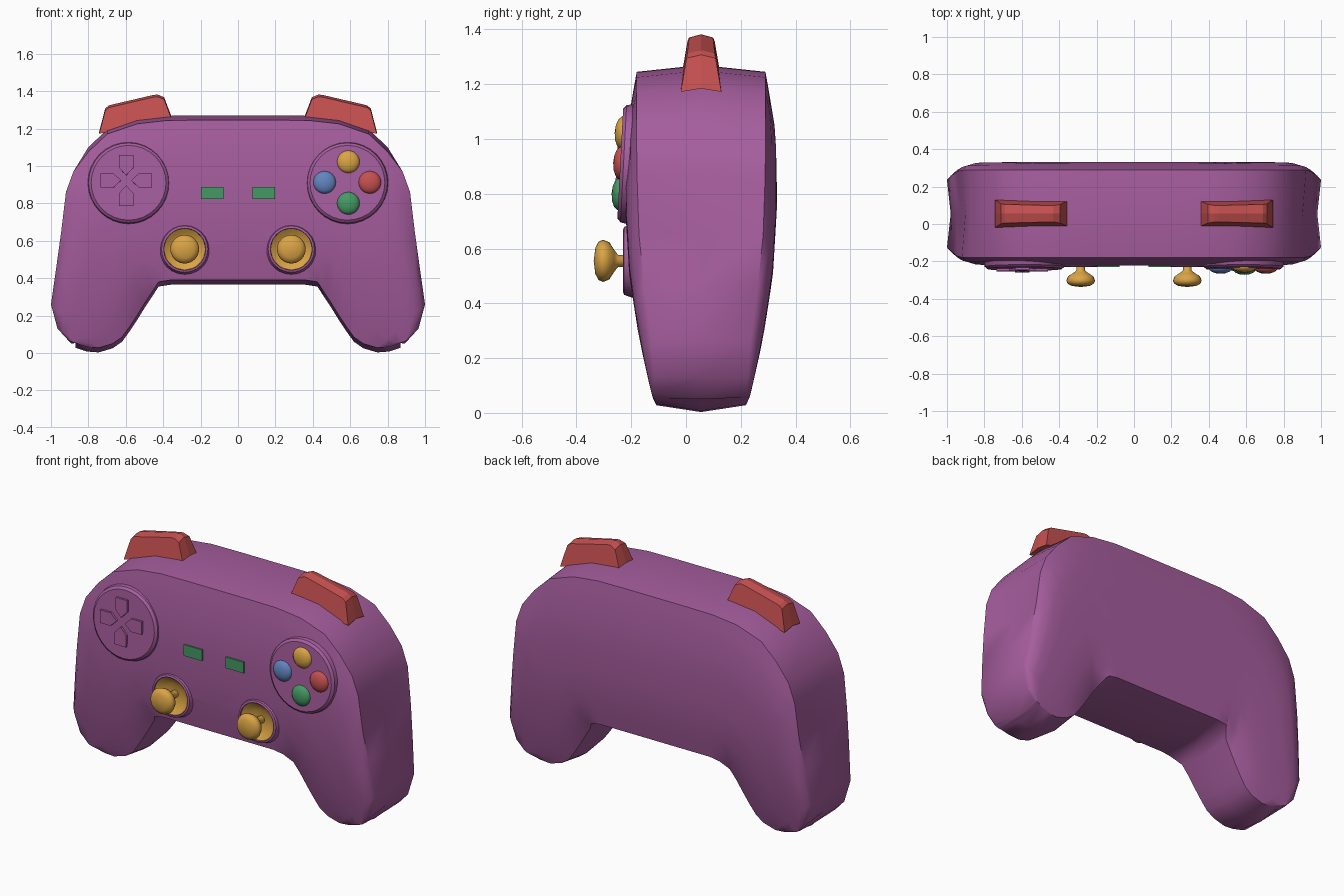
import bpy, bmesh
from math import cos, sin, pi, radians

if "Cube" in bpy.data.objects:
    bpy.data.objects.remove(bpy.data.objects["Cube"])


def material(name, r, g, b):
    m = bpy.data.materials.new(name)
    m.diffuse_color = (r, g, b, 1)
    m.use_nodes = True
    m.node_tree.nodes["Principled BSDF"].inputs["Base Color"].default_value = m.diffuse_color
    return m


PURPLE = material("purple", .38, .11, .34)
RED = material("red", .56, .08, .08)
GOLD = material("gold", .70, .37, .06)
GREEN = material("green", .06, .32, .13)
BLUE = material("blue", .12, .23, .52)


def finish(bm, name, mat, smooth=None, loc=(0, 0, 0), tilt=0):
    me = bpy.data.meshes.new(name)
    bm.to_mesh(me)
    bm.free()
    ob = bpy.data.objects.new(name, me)
    bpy.context.collection.objects.link(ob)
    ob.location = loc
    ob.rotation_euler.x = radians(tilt)
    if mat:
        me.materials.append(mat)
    if smooth:
        bpy.ops.object.select_all(action='DESELECT')
        ob.select_set(True)
        bpy.context.view_layer.objects.active = ob
        bpy.ops.object.shade_smooth_by_angle(angle=radians(smooth))
    return ob


def loft(rings, caps=False):
    """Skin a list of closed rings."""
    bm = bmesh.new()
    vs = [[bm.verts.new(p) for p in ring] for ring in rings]
    n = len(rings[0])
    for a, b in zip(vs, vs[1:]):
        for j in range(n):
            k = (j + 1) % n
            bm.faces.new((a[j], a[k], b[k], b[j]))
    if caps:
        bm.faces.new(vs[0])
        bm.faces.new(vs[-1])
        bmesh.ops.recalc_face_normals(bm, faces=bm.faces)
    return bm


def lathe(name, profile, mat, loc, segs=24, smooth=40, tilt=0, caps=False):
    """Spin (radius, y) points about the front-back axis."""
    bm = loft([[(r * cos(2 * pi * j / segs), y, r * sin(2 * pi * j / segs))
                for j in range(segs)] for r, y in profile], caps)
    bmesh.ops.remove_doubles(bm, verts=bm.verts, dist=1e-5)
    return finish(bm, name, mat, smooth, loc, tilt)


def interp(table, z):
    if z <= table[0][0]:
        return table[0][1]
    for (a, u), (b, v) in zip(table, table[1:]):
        if z <= b:
            return u + (v - u) * (z - a) / (b - a)
    return table[-1][1]


# Body: cross-sections swept from the middle down into each handle
MID = .055
stations = [((0, 1.27), (0, .365)), ((.2, 1.27), (.2, .365)),
            ((.38, 1.268), (.36, .365)), ((.54, 1.25), (.425, .355)),
            ((.70, 1.195), (.46, .30)), ((.80, 1.10), (.50, .24)),
            ((.88, .97), (.54, .175)), ((.92, .86), (.58, .115)),
            ((.945, .65), (.62, .06)), ((.97, .47), (.67, .025)),
            ((1, .26), (.745, .003)), ((.965, .13), (.81, .008)),
            ((.91, .05), (.87, .028))]
edge_depth = [(.02, .163), (.26, .18), (.6, .225), (.9, .235), (1.27, .235)]
face_depth = [(.02, .168), (.1, .188), (.27, .226), (.5, .262),
              (.75, .277), (1, .275), (1.27, .245)]
across = [(.08, .6), (.22, .95), (.4, 1), (.6, 1), (.78, .95), (.92, .6)]


def body_ring(outer, inner, side):
    (px, pz), (qx, qz) = outer, inner
    pe = pz + (-.025 if pz > 1 else .02 if pz < .1 else 0)
    qe = qz + .025
    pd, qd = interp(edge_depth, pe), interp(edge_depth, qe)
    if px < .6:
        qd = .235
    front = [(px, pd, pe)]
    for t, mix in across:
        x, z = px + (qx - px) * t, pe + (qe - pe) * t
        e = pd + (qd - pd) * t
        front.append((x, e + (interp(face_depth, z) - e) * mix, z))
    front.append((qx, qd, qe))
    ring = [(px * (.98 if pz < .95 else 1), MID, pz)]
    ring += [(x, MID - d, z) for x, d, z in front]
    ring += [(qx, MID, qz)]
    ring += [(x, MID + d, z) for x, d, z in reversed(front)]
    return [(side * x, y, z) for x, y, z in ring]


rings = [body_ring(p, q, -1) for p, q in reversed(stations[1:])]
rings += [body_ring(p, q, 1) for p, q in stations]
body = finish(loft(rings, True), "body", PURPLE, 50)

# Thumbstick wells cut into the body
STICK_X, STICK_Z = .285, .555
for s in (-1, 1):
    cutter = lathe("well_cutter", [(.113, -.16), (.113, -.4)], None,
                   (s * STICK_X, 0, STICK_Z), 24, None, 0, True)
    cutter.hide_render = True
    mod = body.modifiers.new("well", 'BOOLEAN')
    mod.operation, mod.solver, mod.object = 'DIFFERENCE', 'EXACT', cutter
    bpy.context.view_layer.objects.active = body
    bpy.ops.object.modifier_apply(modifier=mod.name)
    bpy.data.objects.remove(cutter)

for s, label in ((-1, "left"), (1, "right")):
    # Thumbstick collar, bowl and mushroom stick
    at = (s * STICK_X, 0, STICK_Z)
    lathe(label + "_stick_collar", [(.135, -.195), (.124, -.226), (.112, -.23), (.108, -.2)],
          PURPLE, at)
    lathe(label + "_stick_bowl", [(.113, -.222), (.09, -.205), (.06, -.19), (0, -.185)],
          GOLD, at, 12)
    lathe(label + "_stick", [(.022, -.17), (.022, -.248), (.04, -.262), (.068, -.28),
                             (.077, -.303), (.07, -.319), (.048, -.331), (0, -.337)],
          GOLD, at, 24, 60)

    # Round raised dish
    lathe(label + "_dish", [(.222, .05), (.214, .012), (.2, 0), (0, 0)],
          PURPLE, (s * .585, -.24, .91), 32, 30, -3)

    # Small menu button
    bm = bmesh.new()
    bmesh.ops.create_cube(bm, size=1)
    bmesh.ops.scale(bm, vec=(.12, .06, .066), verts=bm.verts)
    finish(bm, label + "_menu_button", GREEN, None, (s * .138, -.2, .855))

    # Shoulder button: (x, z, half depth) stations
    prof = [(.355, 1.25, .068), (.395, 1.355, .05), (.43, 1.37, .044), (.455, 1.367, .044),
            (.69, 1.312, .05), (.71, 1.295, .053), (.742, 1.172, .074)]
    bm = bmesh.new()
    rows = [[bm.verts.new((s * x, MID + k * w, z + (0 if k else .012))) for k in (-1, 0, 1)]
            for x, z, w in prof]
    for a, b in zip(rows, rows[1:]):
        for j in (0, 1):
            bm.faces.new((a[j], a[j + 1], b[j + 1], b[j]))
    for j in (0, 2):
        bm.faces.new([r[j] for r in rows])
    bm.faces.new(rows[0] + rows[-1][::-1])
    bmesh.ops.recalc_face_normals(bm, faces=bm.faces)
    finish(bm, label + "_shoulder_button", RED)

# Four domed action buttons
for name, mat, x, z in (("top", GOLD, .59, 1.022), ("right", RED, .705, .912),
                        ("left", BLUE, .463, .912), ("bottom", GREEN, .59, .8)):
    lathe(name + "_action_button", [(.061, .012), (.06, -.008), (.048, -.02), (.027, -.028),
                                    (0, -.031)],
          mat, (x, -.235 + .05 * (z - .91), z), 24, 60, -3)

# Direction pad: four arrows pointing inward
bm = bmesh.new()
arrow = [(-.038, .137), (.038, .137), (.038, .068), (0, .027), (-.038, .068)]
for i in range(4):
    c, n = cos(i * pi / 2), sin(i * pi / 2)
    front, back = [[bm.verts.new((u * c - v * n, y, u * n + v * c)) for u, v in arrow]
                   for y in (-.013, .01)]
    bm.faces.new(front)
    bm.faces.new(back[::-1])
    for j in range(5):
        k = (j + 1) % 5
        bm.faces.new((front[j], back[j], back[k], front[k]))
bmesh.ops.recalc_face_normals(bm, faces=bm.faces)
finish(bm, "direction_pad", PURPLE, None, (-.598, -.24, .922), -3)
